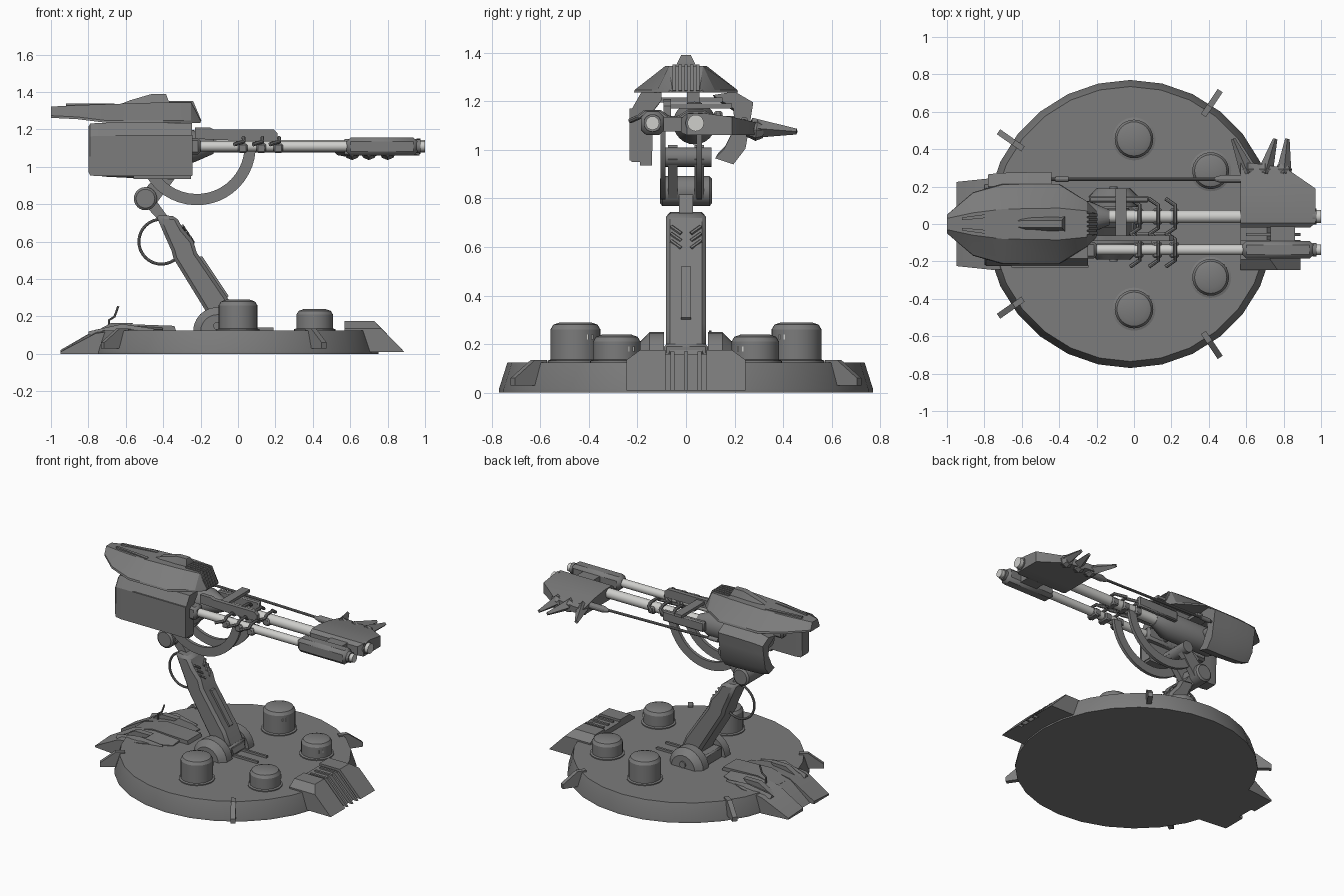
import bpy, bmesh, math
from mathutils import Vector

if "Cube" in bpy.data.objects:
    bpy.data.objects.remove(bpy.data.objects["Cube"])

def material(name, c):
    m = bpy.data.materials.new(name)
    m.diffuse_color = (*c, 1)
    m.use_nodes = True
    m.node_tree.nodes["Principled BSDF"].inputs["Base Color"].default_value = m.diffuse_color
    return m

GREY = material("gunmetal grey", (0.2, 0.2, 0.2))
PALE = material("pale steel", (0.62, 0.62, 0.6))

def mesh(name, verts, faces, mat=GREY, bevel=0):
    me = bpy.data.meshes.new(name)
    me.from_pydata([tuple(v) for v in verts], [], faces)
    bm = bmesh.new()
    bm.from_mesh(me)
    bmesh.ops.recalc_face_normals(bm, faces=bm.faces)
    bm.to_mesh(me)
    bm.free()
    me.materials.append(mat)
    ob = bpy.data.objects.new(name, me)
    bpy.context.collection.objects.link(ob)
    if bevel:
        b = ob.modifiers.new("bevel", 'BEVEL')
        b.width, b.segments, b.limit_method = bevel, 1, 'ANGLE'
    return ob

def loft(name, rings, mat=GREY, bevel=0):
    n = len(rings[0])
    faces = [tuple(range(n)), tuple(range((len(rings) - 1) * n, len(rings) * n))]
    for k in range(len(rings) - 1):
        for i in range(n):
            j = (i + 1) % n
            faces.append((k*n + i, k*n + j, k*n + n + j, k*n + n + i))
    return mesh(name, [p for r in rings for p in r], faces, mat, bevel)

def prism(name, pts, a, b, axis='y', mat=GREY, bevel=0):
    """Extrude a 2D profile along an axis from a to b."""
    put = {'x': lambda p, t: (t, p[0], p[1]), 'y': lambda p, t: (p[0], t, p[1]),
           'z': lambda p, t: (p[0], p[1], t)}[axis]
    return loft(name, [[put(p, t) for p in pts] for t in (a, b)], mat, bevel)

def box(name, x0, x1, y0, y1, z0, z1, mat=GREY, bevel=0):
    return prism(name, [(x0, z0), (x1, z0), (x1, z1), (x0, z1)], y0, y1, 'y', mat, bevel)

def turned(name, start, direction, prof, mat=GREY, n=24):
    """Rings of (distance, radius) along a direction."""
    q = Vector(direction).to_track_quat('Z', 'Y')
    s = Vector(start)
    rings = [[s + q @ Vector((r*math.cos(2*math.pi*i/n), r*math.sin(2*math.pi*i/n), d))
              for i in range(n)] for d, r in prof]
    return loft(name, rings, mat)

def rod(name, p, q, r1, r2=None, mat=GREY, n=20):
    d = Vector(q) - Vector(p)
    return turned(name, p, d, [(0, r1), (d.length, r1 if r2 is None else r2)], mat, n)

def tube(name, pts, r, closed=False):
    cu = bpy.data.curves.new(name, 'CURVE')
    cu.dimensions, cu.bevel_depth, cu.bevel_resolution = '3D', r, 2
    sp = cu.splines.new('POLY')
    sp.points.add(len(pts) - 1)
    for p, c in zip(sp.points, pts):
        p.co = (*c, 1)
    sp.use_cyclic_u = closed
    cu.use_fill_caps = not closed
    tmp = bpy.data.objects.new(name + "_path", cu)
    bpy.context.collection.objects.link(tmp)
    me = bpy.data.meshes.new_from_object(tmp.evaluated_get(bpy.context.evaluated_depsgraph_get()))
    bpy.data.objects.remove(tmp)
    me.materials.clear()
    me.materials.append(GREY)
    bpy.context.collection.objects.link(bpy.data.objects.new(name, me))

# --- base disc and rim fins
CX = -0.02
turned("base_disc", (CX, 0, 0), (0, 0, 1), [(0, .77), (.015, .77), (.125, .735)], n=28)
for a in (56, 145, -145, -56):
    c, s = math.cos(math.radians(a)), math.sin(math.radians(a))
    prof = [(.70, .135), (.76, .135), (.86, .06), (.86, .03), (.70, .03)]
    loft("rim_fin", [[(CX + r*c - t*s, r*s + t*c, z) for r, z in prof] for t in (-.016, .016)])

# --- four drums with small pale marks
for x, y, r, h in ((0, .455, .103, .29), (0, -.455, .103, .29), (.41, .285, .098, .24), (.41, -.285, .098, .24)):
    turned("drum", (x, y, .12), (0, 0, 1), [(0, r + .012), (.012, r + .012), (.016, r),
           (h - .15, r), (h - .13, r - .012), (h - .12, r - .04)], n=32)
    for t in (-.012, .006):
        yy = y - math.copysign(.06, y) + t
        xx = x + math.sqrt(r*r - (yy - y)**2)
        box("drum_mark", xx - .01, xx + .003, yy, yy + .006, h - .07, h - .05, PALE)

# --- front ramp with ribs
for s in (1, -1):
    ring = lambda y, z: [(.57, y, .01), (.89, y, .01), (.89 - (z - .01)*.98, y, z), (.57, y, z)]
    loft("ramp_side", [ring(s*.245, .135), ring(s*.19, .175), ring(s*.085, .175)])
prism("ramp_middle", [(.57, .01), (.86, .01), (.71, .16), (.57, .16)], -.085, .085)
for y in (-.055, 0, .055):
    prism("ramp_rib", [(.60, .01), (.89, .01), (.735, .17), (.60, .17)], y - .008, y + .008)

# --- rear layered armour on the disc
for s in (1, -1):
    loft("rear_plate_side", [[(x, s*y0, .0), (x, s*y1, .0), (x, s*y1, z1), (x, s*y0, z0)]
         for x, y0, y1, z0, z1 in ((-.95, .06, .225, .02, .01), (-.76, .06, .245, .13, .11),
                                   (-.60, .06, .24, .155, .13), (-.40, .07, .15, .14, .13))])
    prism("rear_claw", [(-.78, .11), (-.62, .12), (-.56, .165), (-.68, .165)], s*.13, s*.17)
    loft("rear_outer_blade", [[(x, s*y - .02, .1), (x, s*y + .02, .1), (x, s*y, z)]
         for x, y, z in ((-.80, .19, .12), (-.62, .21, .16), (-.45, .19, .135))])
prism("rear_plate_middle", [(-.92, .0), (-.77, .12), (-.61, .16), (-.34, .15), (-.33, .12), (-.4, 0)], -.075, .075)
tube("antenna", [(-.69, .1, .14), (-.69, .1, .18), (-.66, .1, .2), (-.64, .1, .255)], .006)

# --- arm foot
for s in (1, -1):
    half = lambda y, r: [(-.11 + r*math.cos(math.pi*i/12), y, .12 + r*math.sin(math.pi*i/12)) for i in range(13)]
    loft("foot_half_disc", [half(s*.09, .13), half(s*.15, .13), half(s*.19, .09)])
    rod("foot_pin", (-.11, s*.19, .15), (-.11, s*.2, .15), .022)
    box("foot_rail", -.05, .19, s*.05 - .008, s*.05 + .008, .12, .14)
box("foot_block", -.22, .0, -.09, .09, .12, .2, bevel=.01)

# --- leaning arm
prism("arm", [(-.44, .745), (-.33, .735), (-.295, .67), (-.24, .605), (-.22, .54), (-.05, .29),
              (.02, .13), (-.14, .13), (-.17, .225), (-.345, .51), (-.355, .55), (-.395, .64)],
      -.083, .083, bevel=.018)
prism("arm_spine", [(-.215, .52), (-.19, .52), (-.05, .31), (-.07, .29)], -.02, .02)
for s in (1, -1):
    for k in range(3):
        x, z = -.29 + .02*k, .685 - .03*k
        rod("arm_chevron", (x + .012, s*.02, z - .03), (x - .006, s*.062, z), .008, n=6)
prism("arm_neck", [(-.53, .83), (-.46, .85), (-.38, .74), (-.43, .72)], -.028, .028)
tube("arm_hose", [(-.41 + .12*math.cos(t*math.pi/16), 0, .6 + .12*math.sin(t*math.pi/16))
                  for t in range(32)], .008, True)

# --- elbow joint and link to the gun
turned("elbow", (-.495, -.107, .83), (0, 1, 0), [(0, .05), (.01, .062), (.204, .062), (.214, .05)])
for y in (-.075, .035):
    prism("elbow_link", [(-.5, .88), (-.44, .80), (-.32, .96), (-.37, 1.02)], y, y + .04)
rod("link_pin", (-.36, -.095, .97), (-.36, .105, .97), .04)

# --- curved guide bands under the gun
for y in (-.095, .055):
    ang = [math.radians(212 + 8*i) for i in range(19)]
    pts = [(-.22 + .315*math.cos(a), 1.11 + .315*math.sin(a)) for a in ang]
    pts += [(-.22 + .255*math.cos(a), 1.11 + .255*math.sin(a)) for a in reversed(ang)]
    prism("guide_band", pts, y - .011, y + .011)

# --- gun core
turned("breech", (-.68, .035, 1.11), (1, 0, 0), [(0, .045), (.08, .088), (.44, .088), (.55, .04)])
box("second_breech", -.68, -.2, -.185, -.095, 1.065, 1.155, bevel=.015)
rod("cross_pin", (-.5, -.2, 1.11), (-.5, .22, 1.11), .03)
rod("cross_pin_front", (-.34, -.15, 1.11), (-.34, .05, 1.11), .025)
box("cover_post", -.5, -.3, .005, .055, 1.17, 1.25)
box("cover_bridge", -.5, -.4, -.13, .15, 1.195, 1.215)

# --- side armour
near = [(-.185, 1.235), (-.10, 1.235), (-.10, 1.205), (-.135, 1.16), (-.14, .95), (-.225, .95), (-.225, 1.165)]
prism("near_armour", near, -.75, -.245, 'x')
loft("near_armour_tail", [[(x, -.17 + (y + .17)*k, 1.1 + (z - 1.1)*k) for y, z in near]
                          for x, k in ((-.75, 1), (-.79, .97), (-.8, .85))])
box("near_armour_panel", -.655, -.243, -.232, -.22, .955, 1.17)
box("near_armour_lip", -.56, -.25, -.19, -.14, .935, .955)
far = [(.2, 1.24), (.277, 1.195), (.265, 1.12), (.245, 1.005), (.195, .94), (.12, .965),
       (.155, 1.0), (.2, 1.09), (.195, 1.17), (.11, 1.225)]
loft("far_armour", [[(x, .2 + (y - .2)*k, 1.1 + (z - 1.1)*k) for y, z in far]
                    for x, k in ((-.78, .85), (-.72, .95), (-.56, 1), (-.44, 1))])

# --- top cover
sec = [(-1, .05, 1.262, .03, 1.322), (-.86, .17, 1.255, .06, 1.33), (-.70, .215, 1.235, .08, 1.335),
       (-.40, .215, 1.235, .085, 1.345), (-.25, .12, 1.235, .07, 1.345), (-.2, .07, 1.235, .055, 1.24)]
loft("top_cover", [[(x, -b, zb), (x, b, zb), (x, b*.98, zb + .012), (x, t, zt), (x, -t, zt), (x, -b*.98, zb + .012)]
                   for x, b, zb, t, zt in sec])
loft("cover_crest", [[(x, -b, 1.32), (x, b, 1.32), (x, t, z), (x, -t, z)] for x, b, t, z in
                     ((-.63, .03, .015, 1.335), (-.58, .04, .02, 1.355), (-.46, .045, .02, 1.39),
                      (-.385, .045, .02, 1.39), (-.37, .045, .04, 1.35))])
for k in range(-2, 3):
    prism("cover_slat", [(-.37, 1.33), (-.37, 1.352), (-.24, 1.352), (-.195, 1.245), (-.21, 1.24)],
          k*.024 - .007, k*.024 + .007)
for s in (1, -1):
    prism("cover_strip", [(-.92, s*.035), (-.66, s*.07), (-.66, s*.045), (-.92, s*.02)], 1.315, 1.34, 'z')

# --- barrels
rod("main_barrel", (-.2, .04, 1.11), (1, .04, 1.11), .034, mat=PALE)
rod("second_barrel", (-.25, -.138, 1.11), (1, -.138, 1.11), .028, mat=PALE)
for y, r in ((.04, .042), (-.138, .036)):
    rod("muzzle_collar", (.955, y, 1.11), (.975, y, 1.11), r)

# --- muzzle housings
loft("main_muzzle_housing", [[(x0, y, z0), (x1, y, z0), (x1, y, z1), (x0, y, z1)] for y, x0, x1, z0, z1 in
     ((-.02, .57, .94, 1.07, 1.13), (.005, .57, .97, 1.06, 1.15), (.08, .57, .97, 1.06, 1.15),
      (.19, .57, .97, 1.06, 1.135), (.30, .57, .81, 1.06, 1.11), (.325, .57, .64, 1.065, 1.105))])
box("second_muzzle_housing", .58, .96, -.185, -.09, 1.06, 1.157, bevel=.022)
box("muzzle_connector", .73, .86, -.095, 0, 1.075, 1.135)
for bx, tx in ((.61, .53), (.70, .755), (.80, .82)):
    rod("claw", (bx, .27, 1.09), (tx, .455, 1.075), .042, .012, n=4)
    turned("claw_root", (bx, .25, 1.085), (0, 1, -.1), [(0, .03), (.04, .045), (.07, .03)], n=8)

# --- side push rod
rod("push_rod", (-.46, .24, 1.12), (.58, .24, 1.1), .009, n=10)
turned("push_rod_socket", (.43, .24, 1.1), (1, 0, 0), [(0, .01), (.04, .022), (.15, .022)], n=12)
rod("push_rod_collar", (-.42, .24, 1.12), (-.35, .24, 1.12), .015, n=12)

# --- bracket plates and barrel clamps
prism("bracket_plate", [(-.23, 1.21), (-.15, 1.21), (-.13, 1.2), (.19, 1.2), (.21, 1.18), (.21, 1.14), (.0, 1.14),
                        (-.23, 1.15)], -.092, -.062)
box("far_bracket", -.24, .08, .115, .15, 1.09, 1.16, bevel=.008)
box("bracket_post", -.1, -.04, -.09, .19, 1.17, 1.19)
for x in (.03, .13, .22):
    for y, h in ((.04, .06), (-.138, .055)):
        path = [(x - .05, y + h + .035, 1.12), (x, y + h, 1.135), (x, y + .03, 1.155),
                (x, y - .03, 1.155), (x, y - h, 1.135), (x - .05, y - h - .035, 1.12)]
        tube("clamp_hook", path, .011)
        box("clamp_block", x - .03, x + .02, y - .043, y + .043, 1.075, 1.125, bevel=.008)

# --- smooth round parts, keep hard edges
for ob in bpy.context.scene.objects:
    ob.select_set(ob.type == 'MESH')
    bpy.context.view_layer.objects.active = ob
bpy.ops.object.shade_smooth_by_angle(angle=math.radians(28))
